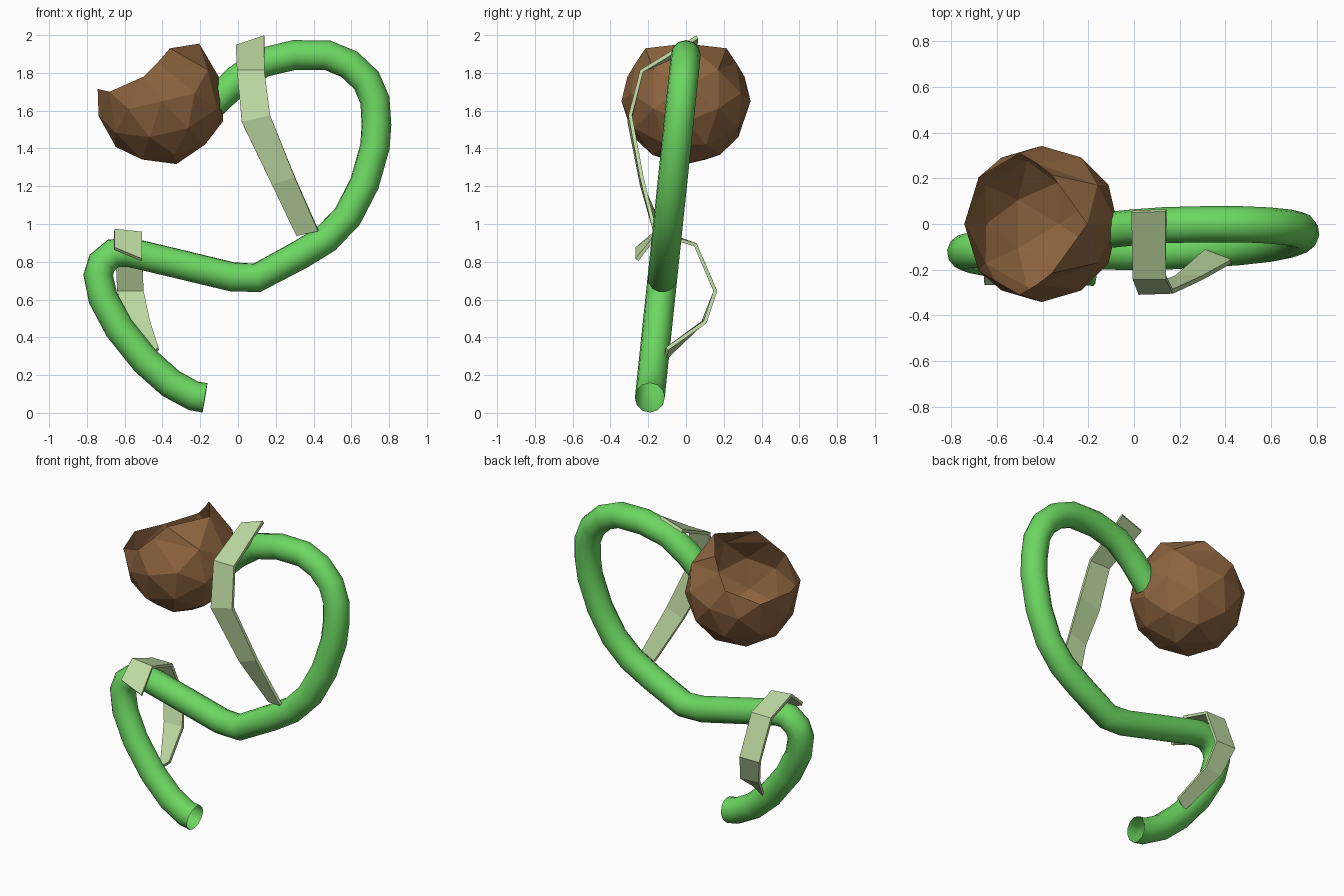
import bpy, bmesh, math
from mathutils import Vector, Matrix

if "Cube" in bpy.data.objects:
    bpy.data.objects.remove(bpy.data.objects["Cube"])


def material(name, rgb):
    m = bpy.data.materials.new(name)
    m.diffuse_color = (*rgb, 1)
    m.use_nodes = True
    m.node_tree.nodes["Principled BSDF"].inputs["Base Color"].default_value = m.diffuse_color
    return m


def add_object(name, data, mat):
    ob = bpy.data.objects.new(name, data)
    bpy.context.collection.objects.link(ob)
    data.materials.append(mat)
    return ob


green = material("stem_green", (0.15, 0.68, 0.12))
pale = material("leaf_pale_green", (0.52, 0.70, 0.36))
brown = material("bulb_brown", (0.27, 0.13, 0.05))

# Curling stem: a round tube along a path in a slightly tilted plane
path = [(-.175, .08), (-.235, .09), (-.355, .155), (-.49, .275), (-.63, .45),
        (-.715, .61), (-.74, .73), (-.72, .795), (-.66, .845), (-.58, .85), (-.51, .835),
        (-.03, .72), (.10, .715), (.325, .835), (.465, .92), (.58, 1.04),
        (.67, 1.215), (.725, 1.41), (.733, 1.525), (.725, 1.655), (.68, 1.76),
        (.59, 1.845), (.475, 1.893), (.30, 1.895), (.13, 1.855), (.0, 1.765), (-.13, 1.64)]
curve = bpy.data.curves.new("stem", 'CURVE')
curve.dimensions = '3D'
curve.bevel_depth = .079
curve.bevel_resolution = 4
sp = curve.splines.new('POLY')
sp.points.add(len(path) - 1)
for p, (x, z) in zip(sp.points, path):
    p.co = (x, -.2 + .105 * z, z, 1)
sp.use_smooth = True
add_object("stem", curve, green)


# Leaves: folded strips, each row a left and a right point
def leaf(name, rows):
    bm = bmesh.new()
    prev = None
    for l, r in rows:
        cur = [bm.verts.new(l), bm.verts.new(r)]
        if prev:
            bm.faces.new((prev[0], prev[1], cur[1], cur[0]))
        prev = cur
    me = bpy.data.meshes.new(name)
    bm.to_mesh(me)
    bm.free()
    ob = add_object(name, me, pale)
    s = ob.modifiers.new("thickness", 'SOLIDIFY')
    s.thickness = .02
    s.offset = 0


leaf("upper_leaf", [((-.01, .055, 1.94), (.14, .06, 1.99)),
                    ((-.005, -.235, 1.81), (.14, -.235, 1.81)),
                    ((.02, -.30, 1.54), (.17, -.295, 1.575)),
                    ((.18, -.235, 1.21), (.30, -.235, 1.25)),
                    ((.31, -.12, .94), (.425, -.165, .965))])
leaf("lower_leaf", [((-.655, -.26, .87), (-.51, -.26, .81)),
                    ((-.655, -.15, .965), (-.51, -.15, .95)),
                    ((-.65, .05, .89), (-.51, .05, .89)),
                    ((-.64, .155, .645), (-.50, .155, .645)),
                    ((-.59, .09, .48), (-.465, .10, .48)),
                    ((-.48, -.11, .29), (-.42, -.10, .34))])

# Bulb: a faceted sphere with an open top and a peaked rim
centre, R = Vector((-.405, 0, 1.65)), .342
bm = bmesh.new()
bmesh.ops.create_icosphere(bm, subdivisions=2, radius=R,
                           matrix=Matrix.Rotation(math.radians(45), 4, 'Y'))


def nearest(x, y, z):
    return min(bm.verts, key=lambda v: (v.co - Vector((x, y, z))).length)


peak = nearest(.24, 0, .24)
rim = [(peak, (.20, 0, .305)), (nearest(-.323, 0, .107), (-.338, 0, .065))]
gone = [nearest(-.08, 0, .33)]
for s in (1, -1):
    rim += [(nearest(-.292, s * .17, .039), (-.275, s * .205, .05)),
            (nearest(-.141, s * .275, .141), (-.095, s * .31, .13)),
            (nearest(.063, s * .275, .19), (-.02, s * .265, .205)),
            (nearest(.102, s * .105, .307), (.045, s * .215, .28))]
    gone += [nearest(-.067, s * .179, .282), nearest(-.229, s * .105, .229)]
tops = [rim[5][0], rim[9][0]]
cap = [f for f in peak.link_faces if all(t in f.verts for t in tops)]
bmesh.ops.delete(bm, geom=cap, context='FACES_ONLY')
bmesh.ops.delete(bm, geom=gone, context='VERTS')
for v, co in rim:
    v.co = co
loose = [e for e in bm.edges if not e.link_faces]
bmesh.ops.delete(bm, geom=loose, context='EDGES')
bmesh.ops.translate(bm, verts=bm.verts, vec=centre)
me = bpy.data.meshes.new("bulb")
bm.to_mesh(me)
bm.free()
add_object("bulb", me, brown)
